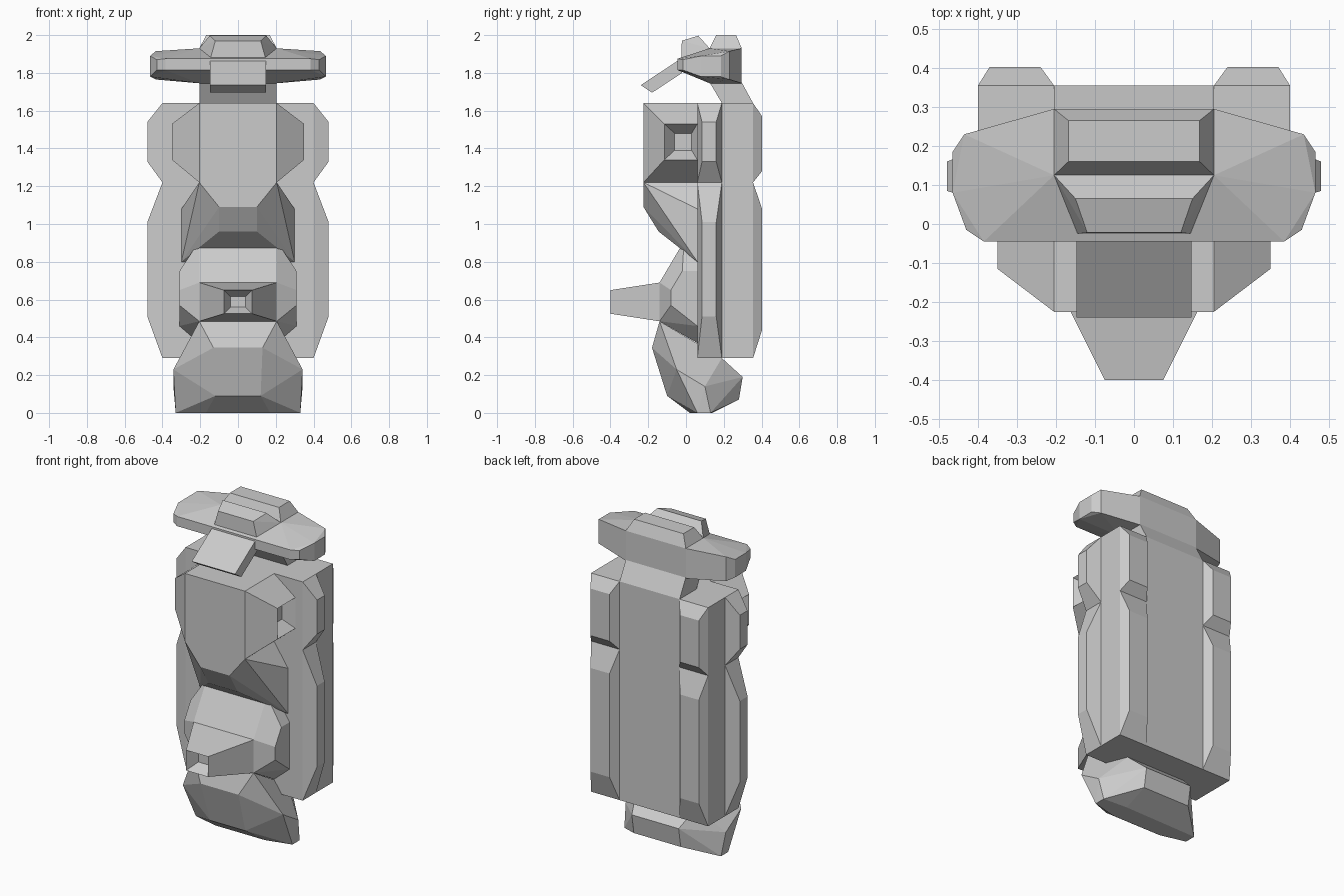
import bpy, bmesh


def finish(name, bm):
    bmesh.ops.recalc_face_normals(bm, faces=bm.faces)
    me = bpy.data.meshes.new(name)
    bm.to_mesh(me)
    bm.free()
    ob = bpy.data.objects.new(name, me)
    bpy.context.collection.objects.link(ob)
    return ob


def hull(name, pts):
    """Convex block from half-side points, mirrored over x."""
    bm = bmesh.new()
    for x, y, z in pts:
        for s in (1, -1):
            bm.verts.new((s * x, y, z))
    r = bmesh.ops.convex_hull(bm, input=bm.verts)
    junk = {g for g in r["geom_interior"] + r["geom_unused"] if isinstance(g, bmesh.types.BMVert)}
    bmesh.ops.delete(bm, geom=list(junk), context='VERTS')
    bmesh.ops.dissolve_limit(bm, angle_limit=0.03, verts=bm.verts, edges=bm.edges)
    return finish(name, bm)


def loft(name, rings, mirror=False):
    """Skin a stack of equal-length rings and cap the ends."""
    bm = bmesh.new()
    for s in ((1, -1) if mirror else (1,)):
        vs = [[bm.verts.new((s * x, y, z)) for x, y, z in r] for r in rings]
        n = len(vs[0])
        for a, b in zip(vs, vs[1:]):
            for i in range(n):
                j = (i + 1) % n
                bm.faces.new((a[i], a[j], b[j], b[i]))
        bm.faces.new(vs[0])
        bm.faces.new(vs[-1])
    return finish(name, bm)


def rect(axis, at, a, b, c, d):
    """Rectangle at a constant x, y or z, spanning a..b and c..d on the other axes."""
    out = []
    for u, v in ((a, c), (b, c), (b, d), (a, d)):
        p = [u, v]
        p.insert("xyz".index(axis), at)
        out.append(tuple(p))
    return out


# Backpack core with bevelled side and rear panels
loft("backpack_core", [rect('z', z, -0.4, 0.4, 0.06, 0.355) for z in (0.29, 1.64)])
for tag, z0, z1, s0, s1, r0, r1 in (("lower", 0.29, 1.22, 0.51, 1.01, 0.44, 1.08),
                                    ("upper", 1.22, 1.64, 1.33, 1.54, 1.28, 1.57)):
    loft(tag + "_side_panels", [rect('x', 0.4, 0.06, 0.19, z0, z1),
                                rect('x', 0.48, 0.085, 0.16, s0, s1)], True)
    loft(tag + "_rear_panels", [rect('y', 0.355, 0.205, 0.4, z0, z1),
                                rect('y', 0.403, 0.24, 0.37, r0, r1)], True)

# Chest and side sockets
loft("chest", [rect('z', z, -0.205, 0.205, -0.225, 0.1) for z in (1.22, 1.64)])
loft("shoulder_sockets", [rect('x', 0.205, -0.225, 0.06, 1.22, 1.64),
                          rect('x', 0.35, -0.115, 0.06, 1.34, 1.53),
                          rect('x', 0.28, -0.06, 0.03, 1.39, 1.48)], True)

# Waist under the chest
hull("waist", [(0.205, -0.225, 1.22), (0.1, -0.225, 1.09), (0.1, -0.145, 0.96),
               (0.205, -0.01, 0.91), (0.3, 0.06, 1.08), (0.3, 0.06, 0.8),
               (0.205, 0.06, 1.22), (0.3, 0.1, 1.08), (0.3, 0.1, 0.8)])

# Hips and projecting nozzle
hull("hips", [(0.205, -0.01, 0.91), (0.205, -0.14, 0.69), (0.205, -0.14, 0.485),
              (0.205, 0.06, 0.37), (0.205, 0.06, 0.91),
              (0.31, -0.02, 0.75), (0.31, -0.08, 0.65), (0.31, -0.08, 0.57),
              (0.31, 0.06, 0.46), (0.31, 0.06, 0.75)])
loft("nozzle", [rect('y', -0.14, -0.205, 0.205, 0.485, 0.69),
                rect('y', -0.4, -0.075, 0.075, 0.525, 0.65),
                rect('y', -0.33, -0.04, 0.04, 0.56, 0.615)])

# Foot block
hull("foot", [(0.205, -0.14, 0.485), (0.13, -0.18, 0.345), (0.12, -0.1, 0.09),
              (0.17, 0.02, 0), (0.33, 0.06, 0), (0.33, 0.13, 0),
              (0.342, -0.05, 0.23), (0.342, 0.1, 0.14),
              (0.17, 0.14, 0), (0.16, 0.28, 0.07), (0.16, 0.3, 0.19),
              (0.205, 0.19, 0.29), (0.205, 0.06, 0.37)])

# Neck leaning forward to the head
loft("neck", [rect('z', 1.64, -0.205, 0.205, 0.19, 0.355),
              rect('z', 1.75, -0.205, 0.205, 0.125, 0.295)])

# Head with side wings
hull("head_wings", [(0.205, 0.295, 1.93), (0.205, 0.295, 1.745), (0.435, 0.23, 1.915),
                    (0.435, 0.23, 1.765), (0.465, 0.185, 1.89), (0.465, 0.185, 1.78),
                    (0.465, 0.08, 1.89), (0.465, 0.08, 1.78), (0.43, -0.015, 1.87),
                    (0.43, -0.015, 1.815), (0.385, -0.045, 1.875), (0.385, -0.045, 1.815),
                    (0.145, -0.025, 1.88), (0.145, -0.025, 1.81),
                    (0.205, 0.125, 1.93), (0.205, 0.125, 1.745)])

# Crown, brow and sloping visor on the head
loft("crown", [rect('z', 1.93, -0.205, 0.205, 0.125, 0.295),
               rect('z', 2.0, -0.168, 0.168, 0.16, 0.265)])
hull("brow", [(0.12, -0.022, 1.97), (0.15, 0.065, 1.997), (0.205, 0.125, 1.93),
              (0.145, -0.025, 1.88), (0.205, 0.125, 1.88)])
visor = ((-0.02, 1.88), (-0.24, 1.735), (-0.18, 1.695), (-0.02, 1.8))
hull("visor", [(0.148, y, z) for y, z in visor])
